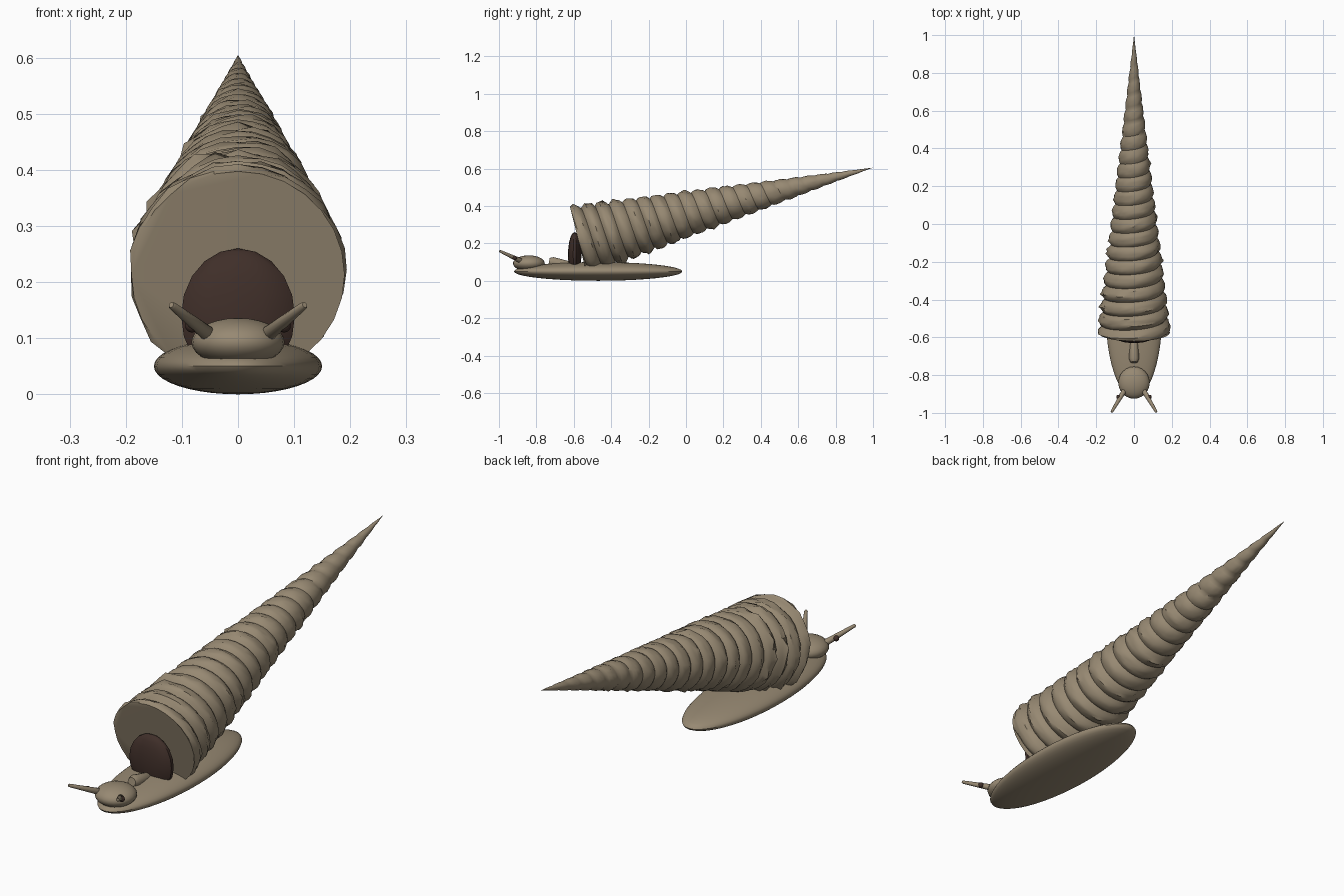
import bpy, bmesh, math, random
from mathutils import Vector

random.seed(4)
if "Cube" in bpy.data.objects:
    bpy.data.objects.remove(bpy.data.objects["Cube"])


def material(name, rgb):
    m = bpy.data.materials.new(name)
    m.use_nodes = True
    m.diffuse_color = (*rgb, 1)
    m.node_tree.nodes["Principled BSDF"].inputs["Base Color"].default_value = (*rgb, 1)
    return m


tan = material("tan", (0.31, 0.25, 0.17))
dark = material("dark brown", (0.05, 0.028, 0.022))


def finish(name, bm, mat, angle=40):
    bmesh.ops.recalc_face_normals(bm, faces=bm.faces)
    mesh = bpy.data.meshes.new(name)
    bm.to_mesh(mesh)
    bm.free()
    ob = bpy.data.objects.new(name, mesh)
    bpy.context.collection.objects.link(ob)
    mesh.materials.append(mat)
    bpy.ops.object.select_all(action="DESELECT")
    ob.select_set(True)
    bpy.context.view_layer.objects.active = ob
    bpy.ops.object.shade_smooth_by_angle(angle=math.radians(angle))
    return ob


def ellipsoid(name, centre, radii, mat, u=32, v=16):
    bm = bmesh.new()
    bmesh.ops.create_uvsphere(bm, u_segments=u, v_segments=v, radius=1)
    bmesh.ops.scale(bm, vec=radii, verts=bm.verts)
    bmesh.ops.translate(bm, vec=centre, verts=bm.verts)
    return finish(name, bm, mat)


def rod(name, a, b, ra, rb, mat, sides=12):
    """Tapered rod with rounded ends, swept from a to b."""
    a, b = Vector(a), Vector(b)
    axis = (b - a).normalized()
    turn = Vector((0, 0, 1)).rotation_difference(axis)
    profile = [(-ra * 0.7, ra * 0.6), (0, ra), ((b - a).length - rb, rb),
               ((b - a).length - rb * 0.3, rb * 0.7)]
    bm = bmesh.new()
    rings = []
    for h, r in profile:
        rings.append([bm.verts.new(a + turn @ Vector((
            r * math.cos(math.tau * k / sides), r * math.sin(math.tau * k / sides), h)))
            for k in range(sides)])
    for lo, hi in zip(rings, rings[1:]):
        for k in range(sides):
            n = (k + 1) % sides
            bm.faces.new((lo[k], lo[n], hi[n], hi[k]))
    bm.faces.new(rings[0])
    bm.faces.new(rings[-1])
    return finish(name, bm, mat, 60)


def spiral_shell():
    """Long cone whose grid follows a helix, with rough raised whorls."""
    base, tip = Vector((0, -0.575, 0.213)), Vector((0, 1, 0.605))
    length = (tip - base).length
    axis = (tip - base).normalized()
    side = Vector((1, 0, 0))
    up = side.cross(axis)
    turns, sides, steps = 22, 28, 6
    pitch = length / turns
    bm = bmesh.new()
    grid = {}
    for j in range(-steps, turns * steps + steps + 1):
        for k in range(sides):
            s = min(max(pitch * (j / steps + k / sides), 0), length)
            radius = 0.19 * (1 - s / length)
            if 0 < s < length:
                bulge = abs(math.sin(math.pi * (s / pitch - k / sides)))
                rough = random.uniform(-0.03, 0.035)
                if random.random() < 0.04:
                    rough += 0.06
                radius *= 0.91 + 0.12 * bulge ** 0.7 + rough * bulge
            a = -math.tau * k / sides
            grid[j, k] = bm.verts.new(base + axis * s + radius * (
                side * math.cos(a) + up * math.sin(a)))
    for j, k in list(grid):
        ring = [(j, k), (j + 1, k), (j + 1, k + 1), (j, k + 1)]
        ring = [(q, w) if w < sides else (q + steps, 0) for q, w in ring]
        if all(p in grid for p in ring):
            bm.faces.new([grid[p] for p in ring])
    bmesh.ops.remove_doubles(bm, verts=bm.verts, dist=0.0004)
    bmesh.ops.dissolve_degenerate(bm, edges=bm.edges, dist=0.0001)
    bmesh.ops.delete(bm, geom=[v for v in bm.verts if not v.link_faces], context="VERTS")
    # flat mouth end
    bmesh.ops.holes_fill(bm, edges=[e for e in bm.edges if e.is_boundary], sides=0)
    return finish("shell", bm, tan, 40)


# Shell and its dark opening
spiral_shell()
ellipsoid("shell_opening", (0, -0.595, 0.14), (0.104, 0.036, 0.12), dark, 14, 10)

# Soft body
ellipsoid("foot", (0, -0.47, 0.05), (0.15, 0.45, 0.05), tan, 48, 20)
ellipsoid("head", (0, -0.84, 0.093), (0.083, 0.085, 0.043), tan, 24, 14)
rod("siphon", (0, -0.60, 0.078), (0, -0.74, 0.105), 0.02, 0.027, tan)

# Tentacles with an eye on each
for name, x in (("left", 1), ("right", -1)):
    rod(name + "_tentacle", (x * 0.05, -0.88, 0.105), (x * 0.12, -0.998, 0.16),
        0.014, 0.007, tan)
    ellipsoid(name + "_eye", (x * 0.082, -0.916, 0.122), (0.012, 0.012, 0.012), dark, 12, 8)
